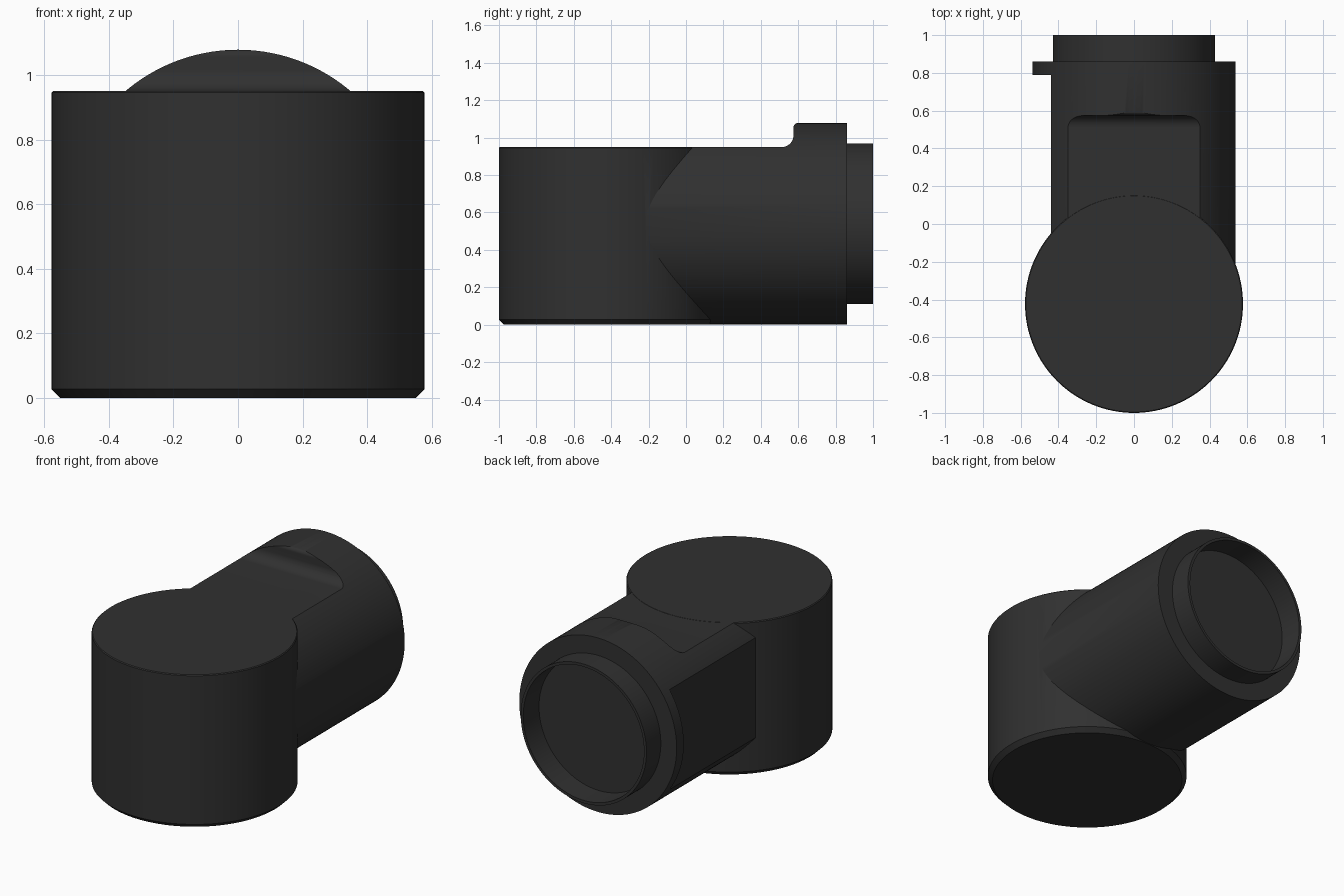
import bpy, bmesh, math
from mathutils import Matrix

if "Cube" in bpy.data.objects:
    bpy.data.objects.remove(bpy.data.objects["Cube"])


def make_object(name, bm):
    bmesh.ops.recalc_face_normals(bm, faces=bm.faces[:])
    mesh = bpy.data.meshes.new(name)
    bm.to_mesh(mesh)
    bm.free()
    obj = bpy.data.objects.new(name, mesh)
    bpy.context.collection.objects.link(obj)
    return obj


def lathe(name, profile, matrix, sides=128):
    """Closed solid of revolution about local z from (radius, z) rings."""
    bm = bmesh.new()
    rings = [[bm.verts.new(matrix @ Matrix.Rotation(2 * math.pi * i / sides, 4, 'Z')
                           @ Matrix.Translation((r, 0, z)).translation)
              for i in range(sides)] for r, z in profile]
    for a, b in zip(rings, rings[1:]):
        for i in range(sides):
            j = (i + 1) % sides
            bm.faces.new((a[i], a[j], b[j], b[i]))
    bm.faces.new(rings[0])
    bm.faces.new(rings[-1])
    return make_object(name, bm)


def prism(name, profile, half_width):
    """Extrude a (y, z) outline along x."""
    bm = bmesh.new()
    face = bm.faces.new([bm.verts.new((-half_width, y, z)) for y, z in profile])
    out = bmesh.ops.extrude_face_region(bm, geom=[face])
    verts = [v for v in out['geom'] if isinstance(v, bmesh.types.BMVert)]
    bmesh.ops.translate(bm, verts=verts, vec=(2 * half_width, 0, 0))
    return make_object(name, bm)


def boolean(target, other, operation):
    mod = target.modifiers.new(operation, 'BOOLEAN')
    mod.operation = operation
    mod.solver = 'EXACT'
    mod.object = other
    bpy.context.view_layer.objects.active = target
    bpy.ops.object.modifier_apply(modifier=mod.name)
    bpy.data.objects.remove(other, do_unlink=True)


def arc(cy, cz, r, a0, a1, n=10):
    return [(cy + r * math.cos(math.radians(a0 + (a1 - a0) * i / n)),
             cz + r * math.sin(math.radians(a0 + (a1 - a0) * i / n))) for i in range(n + 1)]


# Local z of the side branch points along +y
along_y = Matrix.Translation((0, 0, 0.54)) @ Matrix.Rotation(-math.pi / 2, 4, 'X')

# Side branch barrel
branch = lathe("side_branch", [(0.538, -0.31), (0.538, 0.86)], along_y)

# Flat on top, rising through a fillet to the rounded collar edge
top_cut = prism("top_cutter", [(-0.8, 1.3), (-0.8, 0.949)]
                + arc(0.51, 1.014, 0.065, -90, 0)
                + arc(0.60, 1.054, 0.025, 180, 90) + [(0.60, 1.3)], 0.8)
boolean(branch, top_cut, 'DIFFERENCE')

# Flat on the left side, stopping at the end flange
side_cut = prism("side_cutter", [(-0.8, -0.3), (0.79, -0.3), (0.79, 1.3), (-0.8, 1.3)], 0.2)
side_cut.data.transform(Matrix.Translation((-0.64, 0, 0)))
boolean(branch, side_cut, 'DIFFERENCE')

# Upright drum with chamfered base
body = lathe("elbow_body", [(0.550, 0), (0.577, 0.027), (0.577, 0.945), (0.572, 0.95)],
             Matrix.Translation((0, -0.423, 0)))
boolean(body, branch, 'UNION')

# Open spigot on the end of the branch
spigot = lathe("spigot", [(0.43, 0.70), (0.43, 1.0)], along_y)
boolean(body, spigot, 'UNION')
recess = lathe("recess_cutter", [(0.41, 0.85), (0.415, 1.1)], along_y)
boolean(body, recess, 'DIFFERENCE')

# Black finish and smooth curved faces
mat = bpy.data.materials.new("black_plastic")
mat.diffuse_color = (0.03, 0.03, 0.03, 1)
mat.use_nodes = True
mat.node_tree.nodes["Principled BSDF"].inputs["Base Color"].default_value = mat.diffuse_color
body.data.materials.clear()
body.data.materials.append(mat)
for o in bpy.context.selected_objects:
    o.select_set(False)
body.select_set(True)
bpy.context.view_layer.objects.active = body
bpy.ops.object.shade_smooth_by_angle(angle=math.radians(25))
